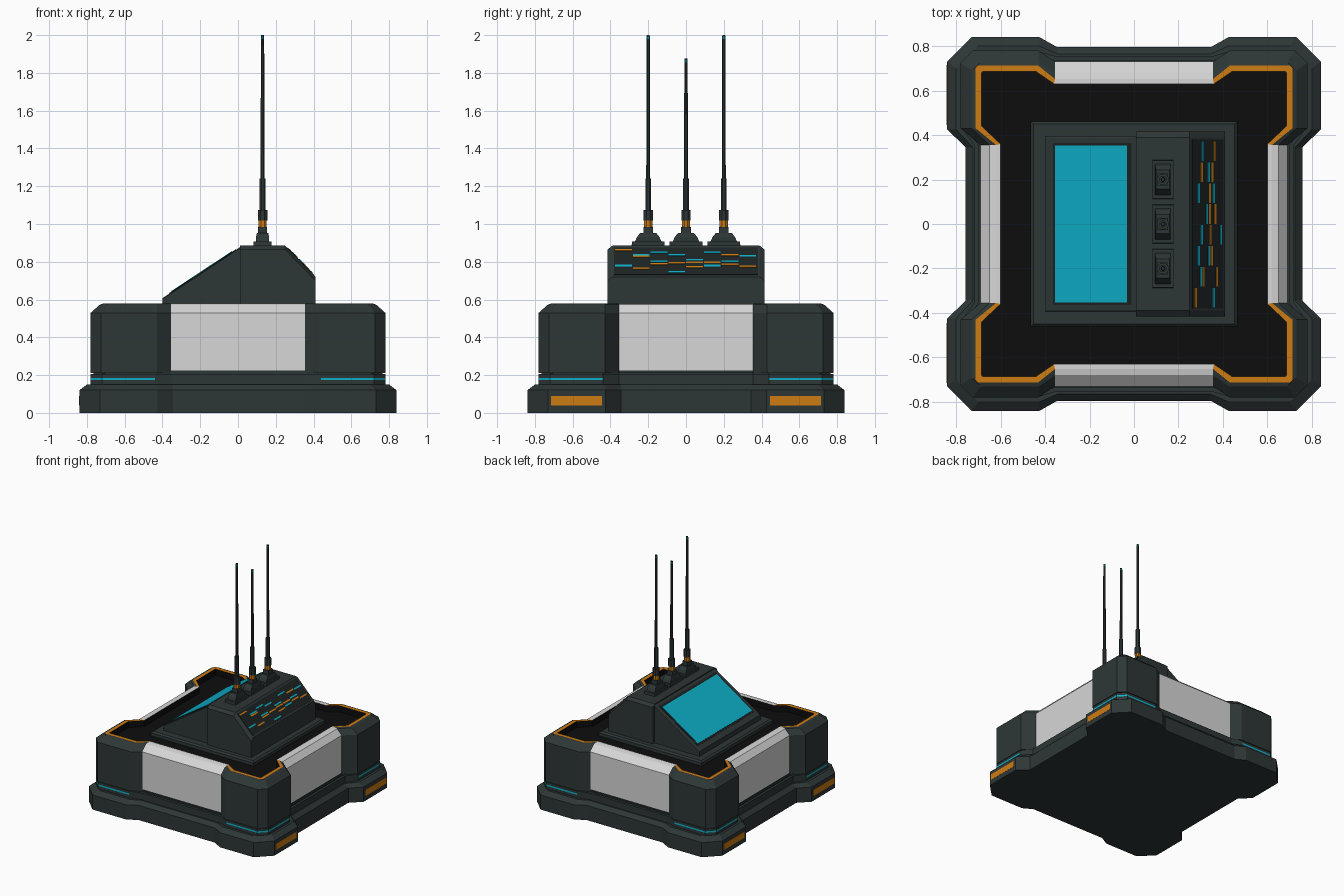
import bpy, bmesh
from math import cos, sin, pi
from mathutils import Vector

if "Cube" in bpy.data.objects:
    bpy.data.objects.remove(bpy.data.objects["Cube"], do_unlink=True)


def material(name, r, g, b):
    m = bpy.data.materials.new(name)
    m.use_nodes = True
    m.diffuse_color = (r, g, b, 1)
    m.node_tree.nodes["Principled BSDF"].inputs["Base Color"].default_value = (r, g, b, 1)
    return m


SLATE, BLACK, WHITE, ORANGE, CYAN, SHADOW = range(6)
MATS = [material("slate", .027, .037, .037), material("black", .004, .004, .004),
        material("light_grey", .68, .68, .68), material("orange", .62, .2, .006),
        material("cyan", .004, .43, .58), material("dark_slate", .012, .016, .016)]


def loft(name, rings, rule=lambda row, col: SLATE, top=SLATE):
    """Skin a stack of equal-length rings, capped at both ends."""
    bm = bmesh.new()
    vs = [[bm.verts.new(p) for p in ring] for ring in rings]
    n = len(vs[0])
    for r in range(len(vs) - 1):
        for c in range(n):
            d = (c + 1) % n
            f = bm.faces.new((vs[r][c], vs[r][d], vs[r + 1][d], vs[r + 1][c]))
            f.material_index = rule(r, c)
    bm.faces.new(vs[0][::-1]).material_index = rule(0, 0)
    bm.faces.new(vs[-1]).material_index = top
    bmesh.ops.recalc_face_normals(bm, faces=bm.faces)
    me = bpy.data.meshes.new(name)
    bm.to_mesh(me)
    bm.free()
    for m in MATS:
        me.materials.append(m)
    ob = bpy.data.objects.new(name, me)
    bpy.context.collection.objects.link(ob)
    return ob


def outline(z, e, c, mx, my, a, b):
    """Square with bulging chamfered corners; sides recessed to mx and my."""
    q = [(mx, a), (e, b), (e, e - c), (e - c, e), (b, e), (a, my)]
    pts = q + [(-x, y) for x, y in q[::-1]]
    pts += [(-x, -y) for x, y in pts]
    return [(x, y, z) for x, y in pts]


def rect(x, y, z, hx, hy):
    return [(x - hx, y - hy, z), (x + hx, y - hy, z), (x + hx, y + hy, z), (x - hx, y + hy, z)]


def circle(x, y, z, r, n=8):
    return [(x + r * cos((i + .5) * 2 * pi / n), y + r * sin((i + .5) * 2 * pi / n), z)
            for i in range(n)]


def plate(name, p, q, y0, y1, mat, lift=.004):
    """Thin plate on the side-view line p-q, spanning y0 to y1."""
    d = Vector((q[0] - p[0], 0, q[1] - p[1])).normalized()
    n = Vector((-d.z, 0, d.x))
    def ring(h):
        return [Vector((x, y, z)) + n * h for (x, z), y in
                ((p, y0), (q, y0), (q, y1), (p, y1))]
    return loft(name, [ring(-.002), ring(lift)], lambda r, c: mat, mat)


def mix(p, q, t):
    return (p[0] + (q[0] - p[0]) * t, p[1] + (q[1] - p[1]) * t)


# Foot and lower tier with its glowing strip
foot = (.11, .757, .795, .345, .425)
loft("foot", [outline(0, .84, *foot), outline(.12, .84, *foot),
              outline(.15, .80, .1, .725, .765, .345, .425)])
tier = (.06, .72, .755, .355, .44)
loft("lower_tier",
     [outline(z, .78, *tier) for z in (.14, .173, .186, .205)]
     + [outline(z, .765, .06, .7, .735, .355, .44) for z in (.205, .215)],
     lambda r, c: CYAN if r == 1 and c % 6 in (1, 2, 3) else SLATE)


# Main body: corner towers, pale side panels, trimmed rim and sunken deck
def body_rule(row, col):
    if row == 5:
        return BLACK
    if col % 6 == 5:
        return WHITE if row > 0 else SLATE
    return ORANGE if row == 4 else SLATE


wall = (.78, .055, .69, .73, .355, .43)
inner = (.685, .004, .6, .63, .36, .44)
loft("body", [outline(.21, *wall), outline(.225, *wall), outline(.53, *wall),
              outline(.574, .73, .04, .65, .68, .355, .43),
              outline(.58, .712, .008, .62, .652, .355, .43),
              outline(.58, *inner), outline(.53, *inner)], body_rule, BLACK)

# Amber marker plates on the left and right feet
for s, side in ((1, "left"), (-1, "right")):
    for t, end in ((1, "rear"), (-1, "front")):
        ys = sorted((t * .445, t * .715))
        plate(f"{side}_{end}_marker", (s * .84, .04), (s * .84, .09), *ys, ORANGE, -s * .003)

# Console plinth, housing and sloped screen wedge
loft("console_plinth", [rect(0, 0, .52, .465, .462), rect(0, 0, .555, .465, .462),
                        rect(0, 0, .567, .452, .45)])


def prism(name, profile, half, edge, drop):
    """Extrude a side profile along y with softened outer top edges."""
    def ring(y, low):
        return [(x, y, z - (low if z > .58 else 0)) for x, z in profile]
    return loft(name, [ring(-half, drop), ring(-half + edge, 0),
                       ring(half - edge, 0), ring(half, drop)])


top_edge, low_edge = (.25, .885), (.41, .72)
prism("console_housing", [(.01, .55), (.41, .55), low_edge, top_edge, (.01, .885)],
      .415, .025, .02)
toe, brow = (-.4, .607), (.01, .877)
prism("screen_wedge", [(-.4, .55), (.01, .55), brow, toe], .395, .008, .005)
plate("screen_border", mix(toe, brow, .09), mix(toe, brow, .95), -.365, .365, SHADOW, .003)
plate("screen", mix(toe, brow, .12), mix(toe, brow, .905), -.352, .352, CYAN, .006)

# Indicator panel: columns of short dashes, placed by fraction down the slope
plate("indicator_panel", mix(top_edge, low_edge, .07), mix(top_edge, low_edge, .94),
      -.38, .38, SHADOW, .003)
dashes = ["o.15 c.66", "c.31 o.37 o.75", "c.24 c.53 o.60", "c.32 o.57 c.86",
          "c.47 o.55 o.70", "c.24 o.55 c.66", "o.32 c.52 o.62", "c.34 o.68"]
for i, column in enumerate(dashes):
    y = -.375 + i * .094
    for k, dash in enumerate(column.split()):
        t = float(dash[1:])
        plate(f"indicator_{i}_{k}", mix(top_edge, low_edge, t - .025),
              mix(top_edge, low_edge, t + .025), y, y + .088,
              CYAN if dash[0] == "c" else ORANGE, .006)

# Three aerials on stepped mounts
X = .13
for y, tip, name in ((-.2, 2, "front"), (0, 1.875, "middle"), (.2, 2, "rear")):
    loft(f"{name}_aerial_mount",
         [rect(X, y, .88, .047, .088), rect(X, y, .907, .047, .086),
          rect(X, y, .907, .035, .07), rect(X, y, .93, .035, .06),
          rect(X, y, .953, .03, .042), rect(X, y, .953, .024, .026),
          rect(X, y, .985, .024, .026)])
    steps = [(.98, .024), (1.018, .024), (1.018, .027), (1.075, .027), (1.075, .017),
             (1.24, .017), (1.24, .0115), (tip - .02, .0095), (tip - .008, .0095), (tip, .008)]
    loft(f"{name}_aerial", [circle(X, y, z, r) for z, r in steps],
         lambda r, c: {0: ORANGE, 7: CYAN}.get(r, SLATE))
